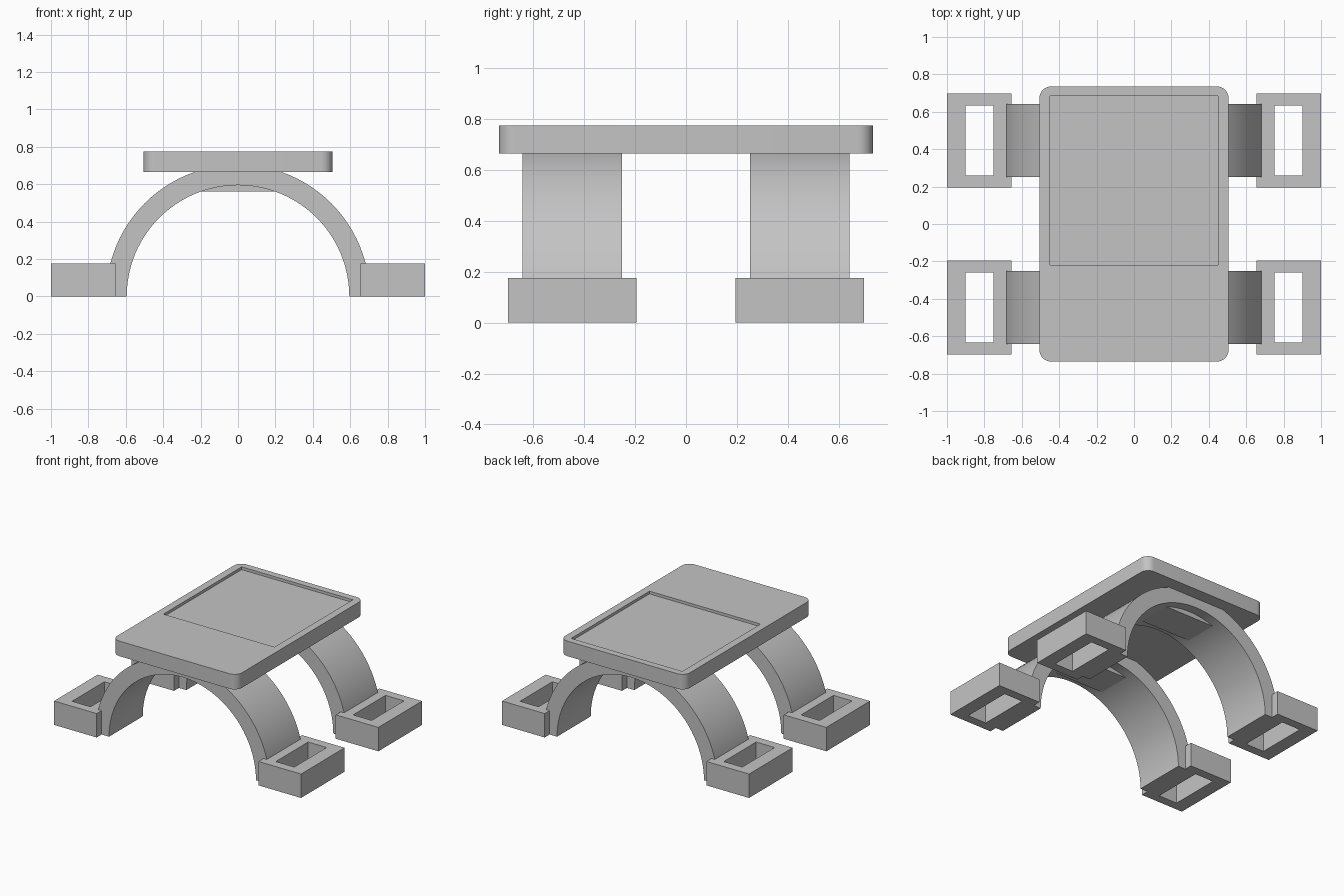
import bpy
import bmesh
from math import pi, cos, sin, radians
from mathutils import Vector

cube = bpy.data.objects.get("Cube")
if cube:
    bpy.data.objects.remove(cube, do_unlink=True)

grey = bpy.data.materials.new("plain grey")
grey.use_nodes = True
colour = (0.55, 0.55, 0.55, 1)
grey.diffuse_color = colour
grey.node_tree.nodes["Principled BSDF"].inputs["Base Color"].default_value = colour


def prism(name, outline, offset):
    """Extrude a closed outline of 3D points along an offset."""
    bm = bmesh.new()
    face = bm.faces.new([bm.verts.new(p) for p in outline])
    grown = bmesh.ops.extrude_face_region(bm, geom=[face])["geom"]
    bmesh.ops.translate(bm, vec=Vector(offset),
                        verts=[v for v in grown if isinstance(v, bmesh.types.BMVert)])
    bmesh.ops.recalc_face_normals(bm, faces=bm.faces)
    mesh = bpy.data.meshes.new(name)
    bm.to_mesh(mesh)
    bm.free()
    mesh.materials.append(grey)
    obj = bpy.data.objects.new(name, mesh)
    bpy.context.collection.objects.link(obj)
    return obj


def box(name, x0, x1, y0, y1, z0, z1):
    corners = [(x0, y0, z0), (x1, y0, z0), (x1, y1, z0), (x0, y1, z0)]
    return prism(name, corners, (0, 0, z1 - z0))


def cut(obj, cutter):
    """Subtract the cutter, then discard it."""
    cutter.hide_render = True
    mod = obj.modifiers.new("cut", 'BOOLEAN')
    mod.operation = 'DIFFERENCE'
    mod.solver = 'EXACT'
    mod.object = cutter
    bpy.context.view_layer.update()
    graph = bpy.context.evaluated_depsgraph_get()
    mesh = bpy.data.meshes.new_from_object(obj.evaluated_get(graph))
    obj.modifiers.clear()
    obj.data = mesh
    bpy.data.objects.remove(cutter, do_unlink=True)


def smooth(obj):
    bpy.ops.object.select_all(action='DESELECT')
    obj.select_set(True)
    bpy.context.view_layer.objects.active = obj
    bpy.ops.object.shade_smooth_by_angle(angle=radians(30))


# Top plate with rounded corners and a shallow recess
half_x, half_y, radius, steps = 0.505, 0.735, 0.06, 8
outline = []
for i, (sx, sy) in enumerate([(1, 1), (-1, 1), (-1, -1), (1, -1)]):
    for k in range(steps + 1):
        a = (i + k / steps) * pi / 2
        outline.append((sx * (half_x - radius) + radius * cos(a),
                        sy * (half_y - radius) + radius * sin(a), 0.665))
plate = prism("top_plate", outline, (0, 0, 0.11))
cut(plate, box("recess_cutter", -0.45, 0.45, -0.22, 0.685, 0.755, 0.85))
smooth(plate)

# Two arches, each with a mounting block and a pair of hollow feet
segments = 48
angles = [pi * k / segments for k in range(segments + 1)]
for end, side in (("front", -1), ("back", 1)):
    mid = side * 0.447
    arc = [(0.705 * cos(a), mid - 0.195, 0.705 * sin(a)) for a in angles]
    arc += [(0.595 * cos(a), mid - 0.195, 0.595 * sin(a)) for a in reversed(angles)]
    arch = prism(end + "_arch", arc, (0, 0.39, 0))
    # Trim the crown flush inside the plate so it stays below the recess
    cut(arch, box("crown_cutter", -0.4, 0.4, mid - 0.3, mid + 0.3, 0.69, 0.8))
    smooth(arch)

    box(end + "_mounting_block", -0.21, 0.21, mid - 0.125, mid + 0.125, 0.56, 0.67)

    for hand, s in (("left", 1), ("right", -1)):
        x0, x1 = sorted((s * 0.655, s))
        h0, h1 = sorted((s * 0.75, s * 0.9))
        foot = box(f"{end}_{hand}_foot", x0, x1, mid - 0.252, mid + 0.252, 0, 0.175)
        cut(foot, box("slot_cutter", h0, h1, mid - 0.187, mid + 0.187, -0.1, 0.3))
